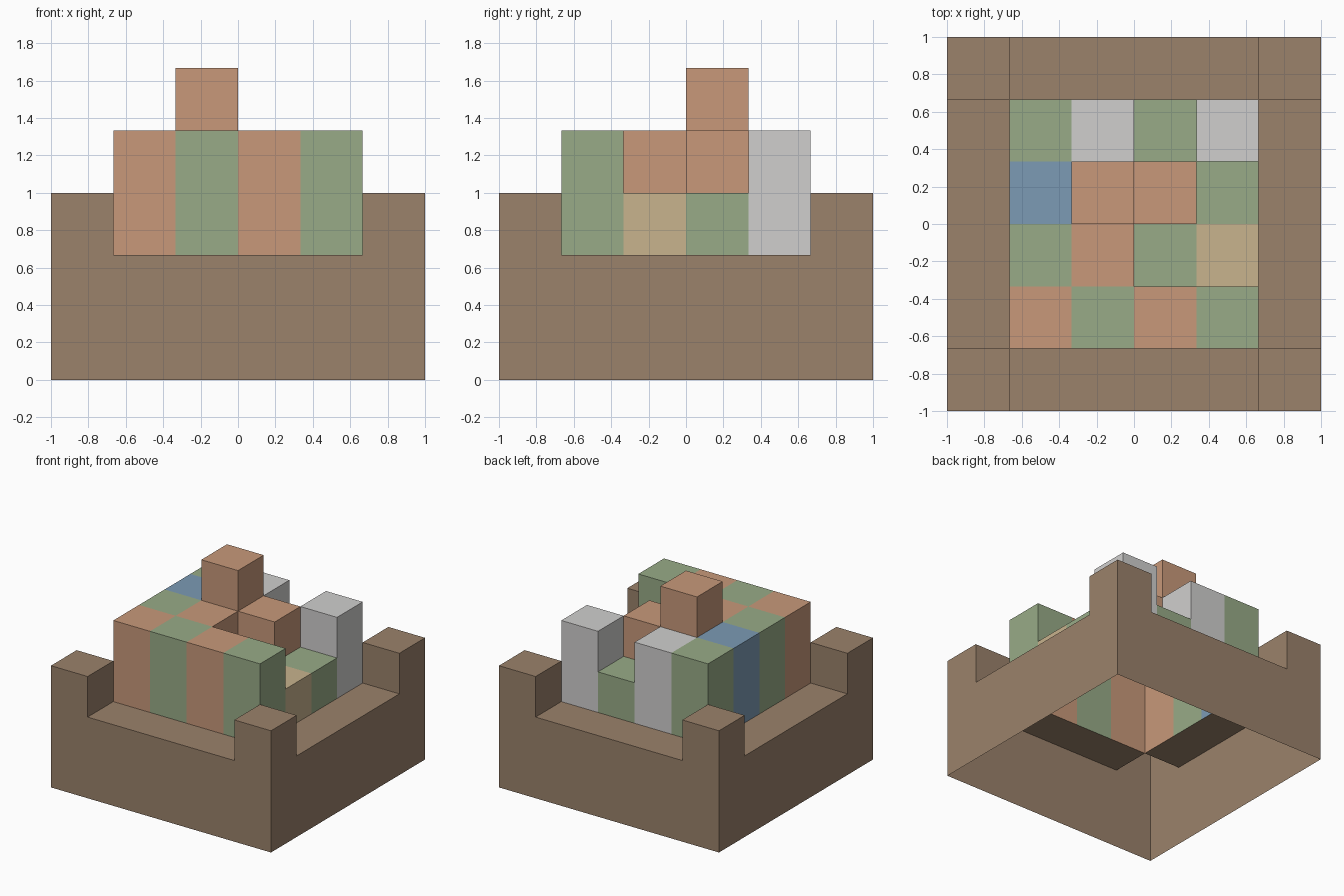
import bpy, bmesh, math

if "Cube" in bpy.data.objects:
    bpy.data.objects.remove(bpy.data.objects["Cube"])

U = 1 / 3          # block size
N = 6              # blocks along each side


def srgb(r, g, b):
    lin = [((c / 255 + 0.055) / 1.055) ** 2.4 for c in (r, g, b)]
    return (*lin, 1.0)


COLOURS = {
    "B": ("wall brown", srgb(155, 130, 107)),
    "O": ("clay orange", srgb(200, 153, 122)),
    "G": ("leaf green", srgb(152, 171, 135)),
    "W": ("light grey", srgb(208, 207, 206)),
    "T": ("sand tan", srgb(200, 179, 141)),
    "L": ("water blue", srgb(124, 155, 181)),
}
materials = {}
for key, (name, colour) in COLOURS.items():
    materials[key] = bpy.data.materials.new(name)
    materials[key].diffuse_color = colour

# Plan of the blocks, back row first: colour and height in blocks
COLOUR_PLAN = ["BBBBBB", "BGWGWB", "BLOOGB", "BGOGTB", "BOGOGB", "BBBBBB"]
HEIGHT_PLAN = ["322223", "244342", "245432", "244332", "244442", "322223"]


def height(i, j):
    if 0 <= i < N and 0 <= j < N:
        return int(HEIGHT_PLAN[N - 1 - j][i])
    return 0


def build_shell(name, keys):
    """Hollow stack of blocks: only tops and exposed sides, open underneath."""
    bm = bmesh.new()
    order = list(keys)

    def quad(points, mat):
        verts = [bm.verts.new((x * U - 1, y * U - 1, z * U)) for x, y, z in points]
        bm.faces.new(verts).material_index = mat

    for i in range(N):
        for j in range(N):
            key = COLOUR_PLAN[N - 1 - j][i]
            if key not in keys:
                continue
            mat, h = order.index(key), height(i, j)
            corners = [(i, j), (i + 1, j), (i + 1, j + 1), (i, j + 1)]
            quad([(x, y, h) for x, y in corners], mat)
            for k, (di, dj) in enumerate([(0, -1), (1, 0), (0, 1), (-1, 0)]):
                low = height(i + di, j + dj)
                (ax, ay), (bx, by) = corners[k], corners[(k + 1) % 4]
                if low < h:
                    quad([(ax, ay, low), (bx, by, low), (bx, by, h), (ax, ay, h)], mat)

    # Join neighbouring faces of one colour into large flat faces
    bmesh.ops.remove_doubles(bm, verts=bm.verts, dist=1e-4)
    bmesh.ops.dissolve_limit(bm, angle_limit=math.radians(1), verts=bm.verts,
                             edges=bm.edges, delimit={'MATERIAL'})
    mesh = bpy.data.meshes.new(name)
    bm.to_mesh(mesh)
    bm.free()
    for key in order:
        mesh.materials.append(materials[key])
    bpy.context.collection.objects.link(bpy.data.objects.new(name, mesh))


# Surrounding wall with raised corner posts
build_shell("base_wall_with_corner_posts", "B")
# Coloured block stack with the tower
build_shell("block_stack", "OGWTL")

for m in bpy.data.materials:
    if m.users and not m.is_grease_pencil:
        m.use_nodes = True
        m.node_tree.nodes["Principled BSDF"].inputs["Base Color"].default_value = m.diffuse_color
